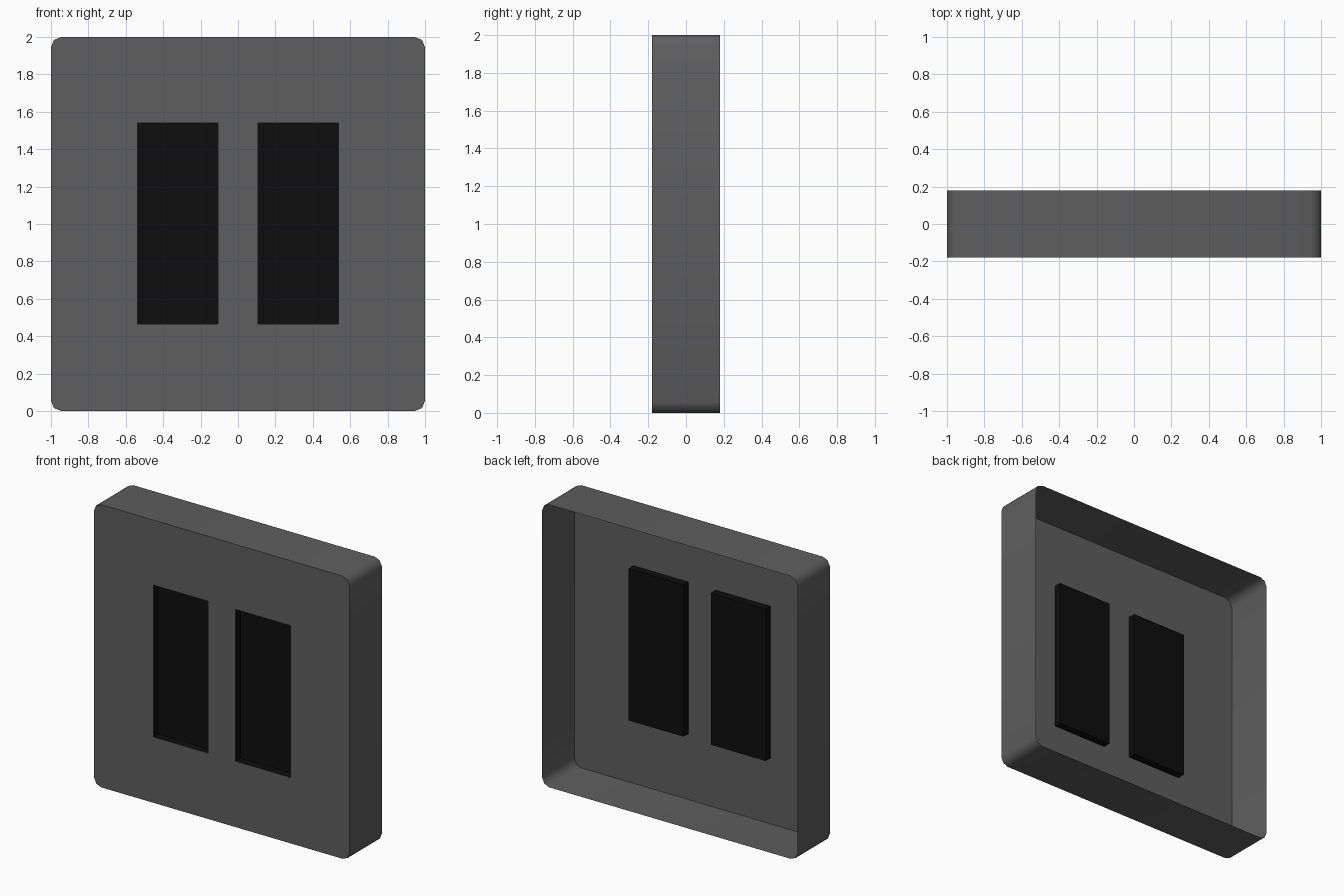
import bpy, bmesh, math
from mathutils import Vector

if "Cube" in bpy.data.objects:
    bpy.data.objects.remove(bpy.data.objects["Cube"])

DEPTH = 0.36           # overall depth of the cover
FRONT, BACK = -DEPTH / 2, DEPTH / 2
RADIUS, STEPS = 0.055, 2
SLOT_IN, SLOT_OUT = 0.107, 0.537
SLOT_LOW, SLOT_HIGH = 0.466, 1.54
POCKET = 0.055


def material(name, value):
    m = bpy.data.materials.new(name)
    m.use_nodes = True
    m.diffuse_color = (value, value, value, 1)
    m.node_tree.nodes["Principled BSDF"].inputs["Base Color"].default_value = m.diffuse_color
    return m


def make_object(name, bm, mat):
    mesh = bpy.data.meshes.new(name)
    bm.to_mesh(mesh)
    bm.free()
    mesh.materials.append(mat)
    ob = bpy.data.objects.new(name, mesh)
    bpy.context.collection.objects.link(ob)
    return ob


def add_loop(bm, points, y):
    verts = [bm.verts.new((x, y, z)) for x, z in points]
    edges = [bm.edges.new((a, b)) for a, b in zip(verts, verts[1:] + verts[:1])]
    return verts, edges


def add_walls(bm, a, b):
    for i in range(len(a)):
        j = (i + 1) % len(a)
        bm.faces.new((a[i], a[j], b[j], b[i]))


def rounded_square():
    points = []
    for quarter, (sx, sz) in enumerate([(1, 1), (-1, 1), (-1, -1), (1, -1)]):
        for s in range(STEPS + 1):
            t = math.radians(90) * (quarter + s / STEPS)
            points.append((sx * (1 - RADIUS) + RADIUS * math.cos(t),
                           1 + sz * (1 - RADIUS) + RADIUS * math.sin(t)))
    return points


def slot_outline(side):
    a, b = sorted((side * SLOT_IN, side * SLOT_OUT))
    return [(b, SLOT_HIGH), (a, SLOT_HIGH), (a, SLOT_LOW), (b, SLOT_LOW)]


grey = material("dark grey", 0.112)
black = material("black", 0.0042)

# Thin cover: front sheet with two openings, side walls, open back
bm = bmesh.new()
rim, edges = add_loop(bm, rounded_square(), FRONT)
for side in (-1, 1):
    edges += add_loop(bm, slot_outline(side), FRONT)[1]
bmesh.ops.triangle_fill(bm, edges=edges, use_beauty=True, normal=Vector((0, -1, 0)))
back_rim, _ = add_loop(bm, rounded_square(), BACK)
add_walls(bm, rim, back_rim)
bmesh.ops.recalc_face_normals(bm, faces=bm.faces)
front = max(bm.faces, key=lambda f: abs(f.normal.y))
if front.normal.y > 0:
    bmesh.ops.reverse_faces(bm, faces=bm.faces)
cover = make_object("cover", bm, grey)

# Shallow pockets behind the openings, open at the front
for side, name in ((1, "left_pocket"), (-1, "right_pocket")):
    bm = bmesh.new()
    mouth, _ = add_loop(bm, slot_outline(side), FRONT)
    floor, _ = add_loop(bm, slot_outline(side), FRONT + POCKET)
    add_walls(bm, mouth, floor)
    bm.faces.new(floor)
    bmesh.ops.recalc_face_normals(bm, faces=bm.faces)
    make_object(name, bm, black)

# Soft corners on the cover
bpy.ops.object.select_all(action="DESELECT")
cover.select_set(True)
bpy.context.view_layer.objects.active = cover
bpy.ops.object.shade_smooth_by_angle(angle=math.radians(50))
